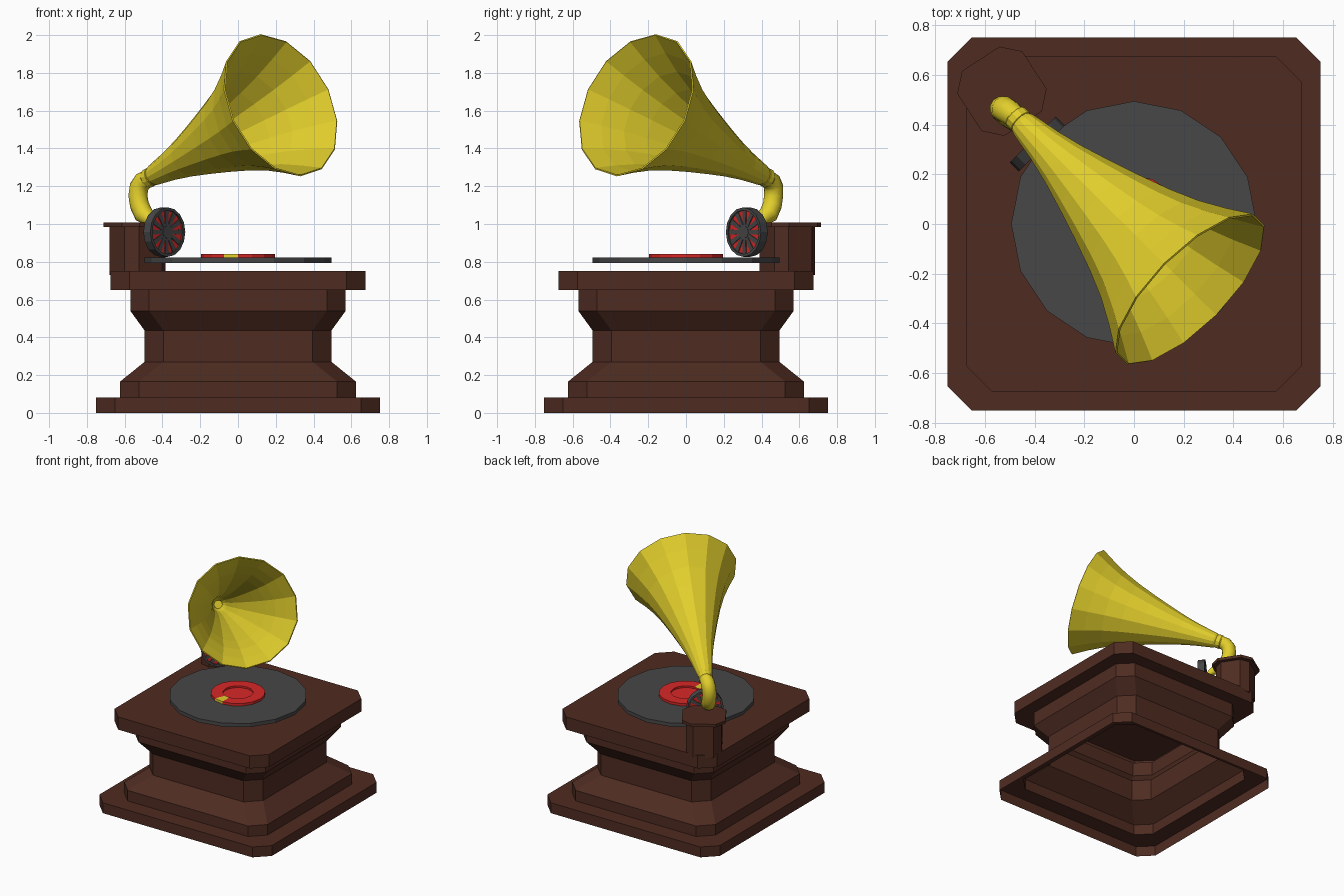
import bpy, bmesh, math
from mathutils import Vector, Matrix

if "Cube" in bpy.data.objects:
    bpy.data.objects.remove(bpy.data.objects["Cube"])


def material(name, rgb):
    m = bpy.data.materials.new(name)
    m.use_nodes = True
    m.diffuse_color = (*rgb, 1)
    m.node_tree.nodes["Principled BSDF"].inputs["Base Color"].default_value = (*rgb, 1)
    return m


WOOD = material("dark wood", (0.078, 0.025, 0.015))
BRASS = material("yellow brass", (0.76, 0.62, 0.025))
VINYL = material("dark grey", (0.063, 0.063, 0.063))
RED = material("red", (0.68, 0.021, 0.02))


def finish(name, bm, mats, matrix=Matrix()):
    bmesh.ops.recalc_face_normals(bm, faces=bm.faces)
    me = bpy.data.meshes.new(name)
    bm.to_mesh(me)
    bm.free()
    me.transform(matrix)
    for m in mats:
        me.materials.append(m)
    ob = bpy.data.objects.new(name, me)
    bpy.context.collection.objects.link(ob)
    return ob


def loft(loops, caps=(True, True), closed=False):
    """Skin a list of equally long point loops."""
    bm = bmesh.new()
    rings = [[bm.verts.new(p) for p in loop] for loop in loops]
    pairs = list(zip(rings, rings[1:]))
    if closed:
        pairs.append((rings[-1], rings[0]))
    for a, b in pairs:
        n = len(a)
        for i in range(n):
            j = (i + 1) % n
            bm.faces.new((a[i], a[j], b[j], b[i]))
    for ring, cap in zip((rings[0], rings[-1]), caps):
        if cap and not closed:
            bm.faces.new(ring)
    return bm


def cut_square(half, cut, z):
    """Square loop with cut corners."""
    k = half - cut
    quarter = [(half, -k), (half, k)]
    pts = []
    for q in range(4):
        turn = Matrix.Rotation(q * math.pi / 2, 2)
        pts += [(*(turn @ Vector(p)), z) for p in quarter]
    return pts


def circle(r, z, sides, start=0.0):
    step = math.tau / sides
    return [(r * math.cos(start + i * step), r * math.sin(start + i * step), z)
            for i in range(sides)]


def placed(origin, axis):
    """Local z along the axis, local y towards the sky."""
    return Matrix.Translation(origin) @ Vector(axis).to_track_quat('Z', 'Y').to_matrix().to_4x4()


# Cabinet: one stepped shell, open underneath and closed on top
body = [(0.752, 0), (0.752, 0.082), (0.625, 0.082), (0.625, 0.165), (0.495, 0.27),
        (0.495, 0.437), (0.57, 0.54), (0.57, 0.65), (0.674, 0.65), (0.674, 0.75)]
finish("cabinet", loft([cut_square(h, 0.1, z) for h, z in body], caps=(False, True)), [WOOD])

# Corner post with its cap
post_place = Matrix.Translation((-0.532, 0.535, 0)) @ Matrix.Rotation(math.radians(33), 4, 'Z')
finish("corner_post", loft([cut_square(0.128, 0.055, z) for z in (0.73, 0.985)]), [WOOD], post_place)
finish("post_cap", loft([cut_square(0.156, 0.066, z) for z in (0.985, 1.008)]), [WOOD], post_place)

# Record and its recessed label, one label segment in brass
SIDES = 16
finish("record", loft([circle(0.495, z, SIDES) for z in (0.793, 0.822)]), [VINYL])
label = [(0.195, 0.822), (0.195, 0.841), (0.108, 0.841), (0.108, 0.827)]
bm = loft([circle(r, z, SIDES) for r, z in label])
for f in bm.faces:
    c = f.calc_center_median()
    angle = math.degrees(math.atan2(c.y, c.x))
    if c.xy.length > 0.11 and -112.5 < angle < -90:
        f.material_index = 1
finish("record_label", bm, [RED, BRASS])

# Sound box: rim, red diaphragm and tapered spokes
box_place = placed((-0.39, 0.322, 0.957), (1, -1, 0))
rim = [(0.131, -0.026), (0.131, 0.026), (0.116, 0.026), (0.116, -0.026)]
finish("sound_box_rim", loft([circle(r, z, SIDES) for r, z in rim], closed=True), [VINYL], box_place)
finish("diaphragm", loft([circle(0.118, z, SIDES) for z in (-0.015, 0.015)]), [RED], box_place)
SPOKES = 12
for i in range(SPOKES):
    wedge = [(0.0, -0.008), (0.117, -0.014), (0.117, 0.014), (0.0, 0.008)]
    bm = loft([[(x, y, z) for x, y in wedge] for z in (-0.02, 0.02)])
    finish("sound_box_spoke", bm, [VINYL],
           box_place @ Matrix.Rotation(i * math.tau / SPOKES, 4, 'Z'))
finish("sound_box_hub", loft([circle(0.034, z, 8) for z in (-0.022, 0.022)]), [VINYL], box_place)

# Flared horn, a thin open shell
neck = Vector((-0.47, 0.425, 1.245))
mouth = Vector((0.228, -0.265, 1.63))
axis = mouth - neck
flare = [(0.03, 0), (0.049, 0.04), (0.073, 0.17), (0.1, 0.28), (0.136, 0.4), (0.178, 0.53),
         (0.227, 0.67), (0.277, 0.79), (0.336, 0.9), (0.397, 1)]
HORN_SIDES = 14
bm = loft([circle(r, t * axis.length, HORN_SIDES, math.pi / 2) for r, t in flare],
          caps=(False, False))
horn = finish("horn", bm, [BRASS], placed(neck, axis))
shell = horn.modifiers.new("shell", 'SOLIDIFY')
shell.thickness = 0.008
shell.offset = -1

# Collar where the horn meets the elbow
collar = [(0.046, -0.02), (0.052, -0.012), (0.052, 0.02), (0.046, 0.026)]
finish("horn_collar", loft([circle(r, z, 12) for r, z in collar], caps=(False, False)),
       [BRASS], placed(neck, axis))

# Curved elbow tube from the sound box up to the horn
path = [(-0.40, 0.335, 0.96, 0.2), (-0.455, 0.39, 1.015, 0.65), (-0.5, 0.437, 1.052, 1),
        (-0.522, 0.457, 1.10, 1), (-0.53, 0.464, 1.15, 1), (-0.524, 0.464, 1.195, 1),
        (-0.505, 0.452, 1.225, 0.98), (-0.475, 0.43, 1.243, 0.9)]
cu = bpy.data.curves.new("elbow_tube", 'CURVE')
cu.dimensions = '3D'
cu.bevel_depth = 0.052
cu.bevel_resolution = 4
cu.use_fill_caps = True
sp = cu.splines.new('POLY')
sp.points.add(len(path) - 1)
for p, (x, y, z, r) in zip(sp.points, path):
    p.co = (x, y, z, 1)
    p.radius = r
sp.use_smooth = True
cu.materials.append(BRASS)
tube = bpy.data.objects.new("elbow_tube", cu)
bpy.context.collection.objects.link(tube)
